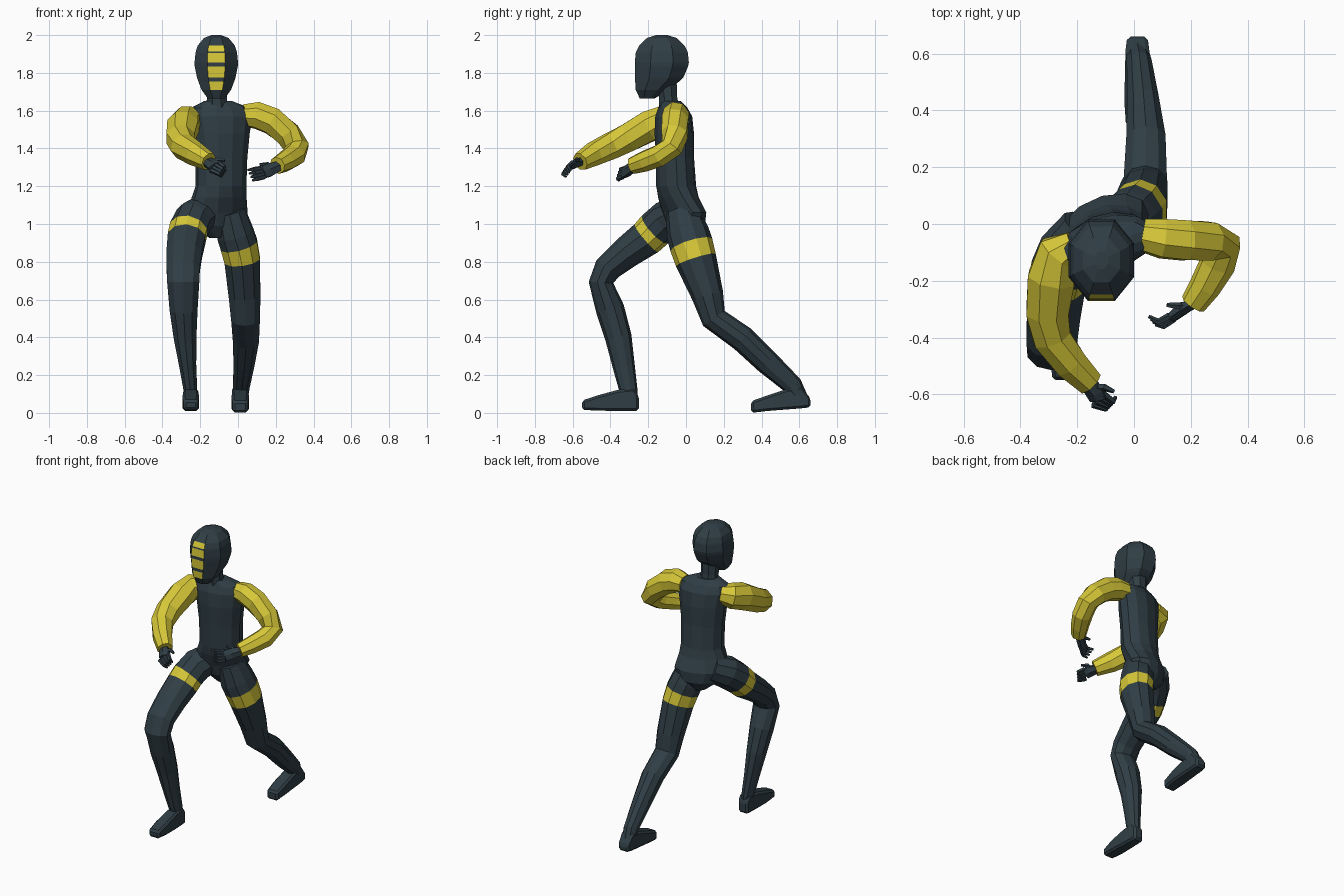
import bpy, math
from mathutils import Vector, Matrix


def material(name, rgb):
    m = bpy.data.materials.new(name)
    m.diffuse_color = (*rgb, 1)
    return m


DARK = material("dark slate", (0.029, 0.048, 0.060))
GOLD = material("golden yellow", (0.68, 0.58, 0.040))


def loft(name, stations, n=8, mats=(DARK,), side=(1, 0, 0), axis=None, paint=None):
    """Skin of n-sided rings; station = (x, y, z, half width, half depth[, yaw])."""
    pts = [Vector(s[:3]) for s in stations]
    k = 1 / math.cos(math.pi / n)          # flats, not corners, reach the radius
    verts, faces = [], []
    for i, s in enumerate(stations):
        if axis:
            t = Vector(axis)
        else:
            t = Vector()
            if i > 0:
                t += (pts[i] - pts[i - 1]).normalized()
            if i < len(pts) - 1:
                t += (pts[i + 1] - pts[i]).normalized()
            t.normalize()
        u = Vector(side)
        if len(s) > 5:
            u = Matrix.Rotation(math.radians(s[5]), 3, 'Z') @ u
        u = (u - t * u.dot(t)).normalized()
        v = t.cross(u)
        for j in range(n):
            a = (j + 0.5) * 2 * math.pi / n
            verts.append(pts[i] + u * (math.cos(a) * s[3] * k) + v * (math.sin(a) * s[4] * k))
    marks = []
    for i in range(len(stations) - 1):
        for j in range(n):
            p, q = i * n + j, i * n + (j + 1) % n
            faces.append((p, q, q + n, p + n))
            marks.append(1 if paint and paint(i, j) else 0)
    last = (len(stations) - 1) * n
    faces += [tuple(reversed(range(n))), tuple(range(last, last + n))]
    marks += [0, 0]
    me = bpy.data.meshes.new(name)
    me.from_pydata(verts, [], faces)
    for m in mats:
        me.materials.append(m)
    me.polygons.foreach_set("material_index", marks)
    me.update()
    ob = bpy.data.objects.new(name, me)
    bpy.context.collection.objects.link(ob)
    return ob


# Torso, twisted so the right hip and shoulder lead
loft("torso", [
    (-0.10, 0.00, 0.925, 0.05, 0.05, 25),
    (-0.105, 0.00, 0.99, 0.13, 0.09, 25),
    (-0.11, -0.01, 1.06, 0.165, 0.10, 25),
    (-0.10, -0.04, 1.14, 0.145, 0.10, 20),
    (-0.09, -0.052, 1.20, 0.132, 0.10, 14),
    (-0.088, -0.058, 1.35, 0.135, 0.095, 13),
    (-0.088, -0.062, 1.48, 0.148, 0.098, 13),
    (-0.09, -0.065, 1.57, 0.165, 0.09, 13),
    (-0.095, -0.07, 1.615, 0.155, 0.07, 13),
    (-0.105, -0.08, 1.65, 0.075, 0.05, 13)], 12, axis=(0, 0, 1))

# Neck and hooded head; the front facet carries the face panels
loft("neck", [(-0.11, -0.085, 1.58, 0.058, 0.055), (-0.112, -0.095, 1.67, 0.053, 0.048),
              (-0.113, -0.105, 1.78, 0.055, 0.055)])
HEAD = [(1.665, -0.205, 0.045, 0.04), (1.71, -0.182, 0.078, 0.084), (1.755, -0.152, 0.095, 0.117),
        (1.775, -0.142, 0.102, 0.128), (1.835, -0.130, 0.114, 0.141), (1.855, -0.128, 0.115, 0.143),
        (1.905, -0.128, 0.110, 0.138), (1.914, -0.128, 0.108, 0.135), (1.945, -0.128, 0.098, 0.120),
        (1.985, -0.128, 0.065, 0.078), (2.0, -0.128, 0.025, 0.03)]
loft("head", [(-0.115, y, z, a, b) for z, y, a, b in HEAD], 8, (DARK, GOLD), axis=(0, 0, 1),
     paint=lambda i, j: j == 5 and i in (1, 3, 5, 7))

# Legs, each with a gold thigh band between rings 2 and 3
band = lambda i, j: i == 2
loft("rear_leg", [
    (-0.045, -0.02, 1.07, 0.08, 0.085),
    (-0.015, 0.01, 0.95, 0.097, 0.108),
    (0.005, 0.028, 0.89, 0.098, 0.110),
    (0.022, 0.052, 0.81, 0.094, 0.105),
    (0.035, 0.115, 0.62, 0.084, 0.080),
    (0.040, 0.148, 0.50, 0.076, 0.066),
    (0.042, 0.30, 0.392, 0.069, 0.066),
    (0.032, 0.43, 0.268, 0.056, 0.062),
    (0.018, 0.565, 0.145, 0.044, 0.050),
    (0.010, 0.605, 0.07, 0.040, 0.042)], 10, (DARK, GOLD), paint=band)
loft("front_leg", [
    (-0.17, -0.02, 1.07, 0.09, 0.085),
    (-0.235, -0.10, 1.025, 0.10, 0.098),
    (-0.262, -0.165, 0.97, 0.10, 0.096),
    (-0.272, -0.21, 0.925, 0.10, 0.092),
    (-0.284, -0.32, 0.845, 0.094, 0.080),
    (-0.29, -0.415, 0.765, 0.088, 0.070),
    (-0.29, -0.45, 0.69, 0.085, 0.062),
    (-0.288, -0.402, 0.55, 0.074, 0.072),
    (-0.28, -0.358, 0.40, 0.060, 0.067),
    (-0.266, -0.33, 0.25, 0.045, 0.056),
    (-0.252, -0.305, 0.12, 0.036, 0.046),
    (-0.25, -0.30, 0.05, 0.035, 0.042)], 10, (DARK, GOLD), paint=band)


# Feet: bevelled wedge, rows of (y, bottom, top, half width)
def foot(name, x, rows):
    ob = loft(name, [(x, y, (lo + hi) / 2, w, (hi - lo) / 2) for y, lo, hi, w in rows], 4,
              axis=(0, -1, 0))
    mod = ob.modifiers.new("soft edges", 'BEVEL')
    mod.width, mod.segments = 0.012, 1


foot("rear_foot", 0.012, [(0.66, 0.03, 0.075, 0.036), (0.61, 0.024, 0.14, 0.042),
                          (0.53, 0.018, 0.125, 0.044), (0.43, 0.010, 0.092, 0.046),
                          (0.345, 0.0, 0.062, 0.040)])
foot("front_foot", -0.25, [(-0.25, 0.012, 0.09, 0.034), (-0.28, 0.010, 0.13, 0.038),
                           (-0.36, 0.010, 0.122, 0.041), (-0.46, 0.012, 0.095, 0.044),
                           (-0.55, 0.016, 0.066, 0.038)])

# Sleeved arms
loft("left_arm", [
    (0.03, -0.04, 1.575, 0.055, 0.055),
    (0.10, -0.052, 1.575, 0.070, 0.066),
    (0.18, -0.058, 1.545, 0.072, 0.068),
    (0.265, -0.06, 1.475, 0.068, 0.066),
    (0.312, -0.075, 1.405, 0.058, 0.062),
    (0.295, -0.14, 1.362, 0.056, 0.060),
    (0.25, -0.22, 1.332, 0.052, 0.052),
    (0.208, -0.282, 1.31, 0.043, 0.043)], 8, (GOLD,), side=(0, -0.6, 0.8))
loft("right_arm", [
    (-0.21, -0.075, 1.56, 0.055, 0.050),
    (-0.265, -0.105, 1.55, 0.075, 0.075),
    (-0.29, -0.19, 1.52, 0.080, 0.083),
    (-0.305, -0.31, 1.455, 0.074, 0.074),
    (-0.29, -0.40, 1.412, 0.068, 0.066),
    (-0.225, -0.49, 1.37, 0.060, 0.058),
    (-0.155, -0.56, 1.33, 0.046, 0.046)], 8, (GOLD,), side=(0, 0, 1))


# Hands: palm, four bent fingers and a thumb
def hand(name, wrist, palm, k0, k1, mids, tips, thumb):
    wrist, palm, k0, k1 = map(Vector, (wrist, palm, k0, k1))
    end = (k0 + k1) / 2
    across = k1 - k0
    loft(name + "_palm", [(*wrist, 0.024, 0.022), (*palm, 0.034, 0.018), (*end, 0.032, 0.014)],
         6, side=across)
    for i in range(4):
        base = k0.lerp(k1, i / 3)
        mid = Vector(mids[0]).lerp(Vector(mids[1]), i / 3)
        tip = Vector(tips[0]).lerp(Vector(tips[1]), i / 3)
        loft(f"{name}_finger_{i + 1}", [(*base, 0.011, 0.011), (*mid, 0.010, 0.010),
                                        (*tip, 0.005, 0.005)], 5, side=across)
    loft(name + "_thumb", [(*wrist.lerp(palm, 0.6), 0.013, 0.013), (*thumb[0], 0.011, 0.011),
                           (*thumb[1], 0.006, 0.006)], 5, side=across)


hand("left_hand", (0.225, -0.265, 1.31), (0.165, -0.305, 1.285),
     (0.125, -0.325, 1.295), (0.140, -0.335, 1.25),
     ((0.085, -0.345, 1.29), (0.105, -0.36, 1.24)),
     ((0.052, -0.325, 1.285), (0.075, -0.355, 1.23)),
     ((0.155, -0.29, 1.315), (0.115, -0.285, 1.315)))
hand("right_hand", (-0.175, -0.545, 1.335), (-0.135, -0.595, 1.315),
     (-0.105, -0.60, 1.325), (-0.145, -0.635, 1.285),
     ((-0.075, -0.625, 1.305), (-0.10, -0.65, 1.265)),
     ((-0.065, -0.61, 1.28), (-0.085, -0.635, 1.25)),
     ((-0.105, -0.575, 1.34), (-0.07, -0.59, 1.335)))
